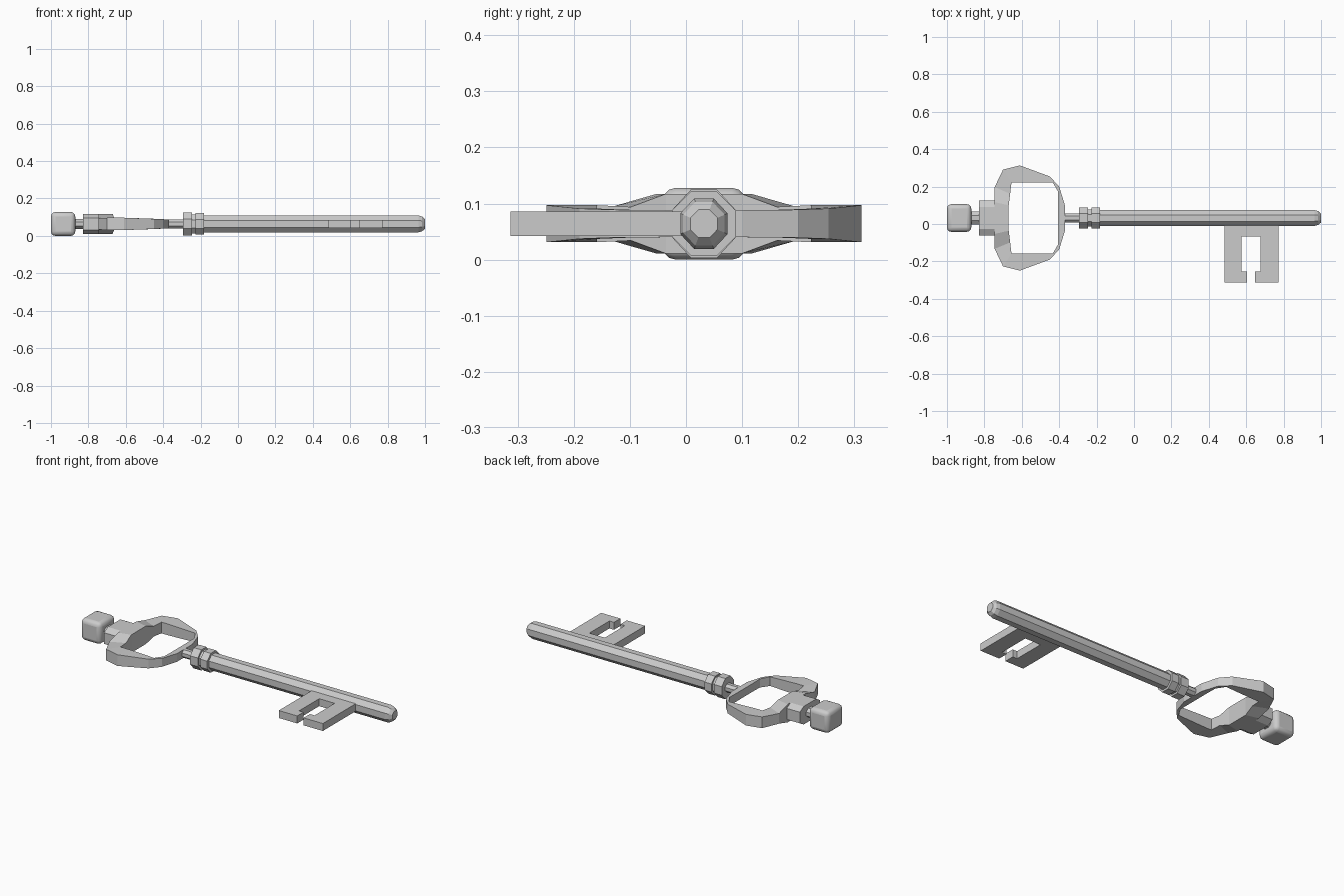
import bpy, bmesh

if "Cube" in bpy.data.objects:
    bpy.data.objects.remove(bpy.data.objects["Cube"])

YC, ZC = 0.032, 0.064   # key axis


def make(name, verts, faces):
    me = bpy.data.meshes.new(name)
    bm = bmesh.new()
    vs = [bm.verts.new(v) for v in verts]
    for f in faces:
        bm.faces.new([vs[i] for i in f])
    bmesh.ops.recalc_face_normals(bm, faces=bm.faces)
    bm.to_mesh(me)
    bm.free()
    ob = bpy.data.objects.new(name, me)
    bpy.context.collection.objects.link(ob)
    return ob


def loft(name, stations, cut=0.586):
    """Octagonal bar along x; stations are (x, half width y, half height z)."""
    k = 1 - cut
    ring = [(1, k), (k, 1), (-k, 1), (-1, k), (-1, -k), (-k, -1), (k, -1), (1, -k)]
    verts = [(x, YC + a * hy, ZC + b * hz) for x, hy, hz in stations for a, b in ring]
    n = len(stations)
    faces = [(s * 8 + i, s * 8 + (i + 1) % 8, s * 8 + 8 + (i + 1) % 8, s * 8 + 8 + i)
             for s in range(n - 1) for i in range(8)]
    faces += [tuple(range(8)), tuple(range((n - 1) * 8, n * 8))]
    return make(name, verts, faces)


# Shaft with a rounded tip
loft("shaft", [(-0.19, .042, .045), (.965, .042, .045), (.985, .037, .039), (1, .024, .025)])

# Collars and the thin stem joining shaft and bow
loft("rear_collar", [(-.295, .056, .061), (-.245, .056, .061)])
loft("collar_groove", [(-.25, .045, .05), (-.22, .045, .05)])
loft("front_collar", [(-.228, .057, .057), (-.183, .057, .057)])
loft("stem", [(-.385, .025, .024), (-.28, .025, .024)])

# Neck block behind the bow, and link to the knob
loft("neck_block", [(-.83, .094, .053), (-.735, .094, .053)], 0.38)
loft("neck_link", [(-.89, .035, .027), (-.82, .035, .027)])

# Bow: outer xy, inner xy, half thickness; mirrored across the axis
half = [(-.745, .085, -.67, .068, .053), (-.745, .165, -.662, .13, .03),
        (-.70, .259, -.655, .191, .033), (-.61, .281, -.61, .191, .033),
        (-.45, .222, -.435, .191, .027), (-.40, .168, -.405, .14, .025),
        (-.37, .07, -.405, .07, .024)]
ring = half + [(a, -b, c, -d, h) for a, b, c, d, h in reversed(half)]
verts, faces = [], []
for a, b, c, d, h in ring:
    verts += [(a, YC + b, ZC + h), (c, YC + d, ZC + h), (c, YC + d, ZC - h), (a, YC + b, ZC - h)]
n = len(ring)
for s in range(n):
    t = (s + 1) % n
    for i in range(4):
        j = (i + 1) % 4
        faces.append((s * 4 + i, s * 4 + j, t * 4 + j, t * 4 + i))
make("bow", verts, faces)

# Rounded end knob
bpy.ops.mesh.primitive_cube_add(size=1, location=(-.935, YC, ZC))
knob = bpy.context.object
knob.name = "end_knob"
knob.scale = (.13, .148, .128)
bpy.ops.object.transform_apply(location=False, rotation=False, scale=True)
bev = knob.modifiers.new("round", 'BEVEL')
bev.width = .024
bev.segments = 3
bpy.ops.object.shade_smooth_by_angle(angle=0.7)

# Key bit: flat C-shaped plate
prof = [(.485, .0), (.485, -.313), (.605, -.313), (.605, -.254), (.576, -.254), (.576, -.067),
        (.677, -.067), (.677, -.254), (.647, -.254), (.647, -.313), (.772, -.313), (.772, .0)]
m = len(prof)
verts = [(x, y, z) for z in (ZC - .022, ZC + .022) for x, y in prof]
faces = [tuple(range(m)), tuple(range(m, 2 * m))]
faces += [(i, (i + 1) % m, m + (i + 1) % m, m + i) for i in range(m)]
make("key_bit", verts, faces)
